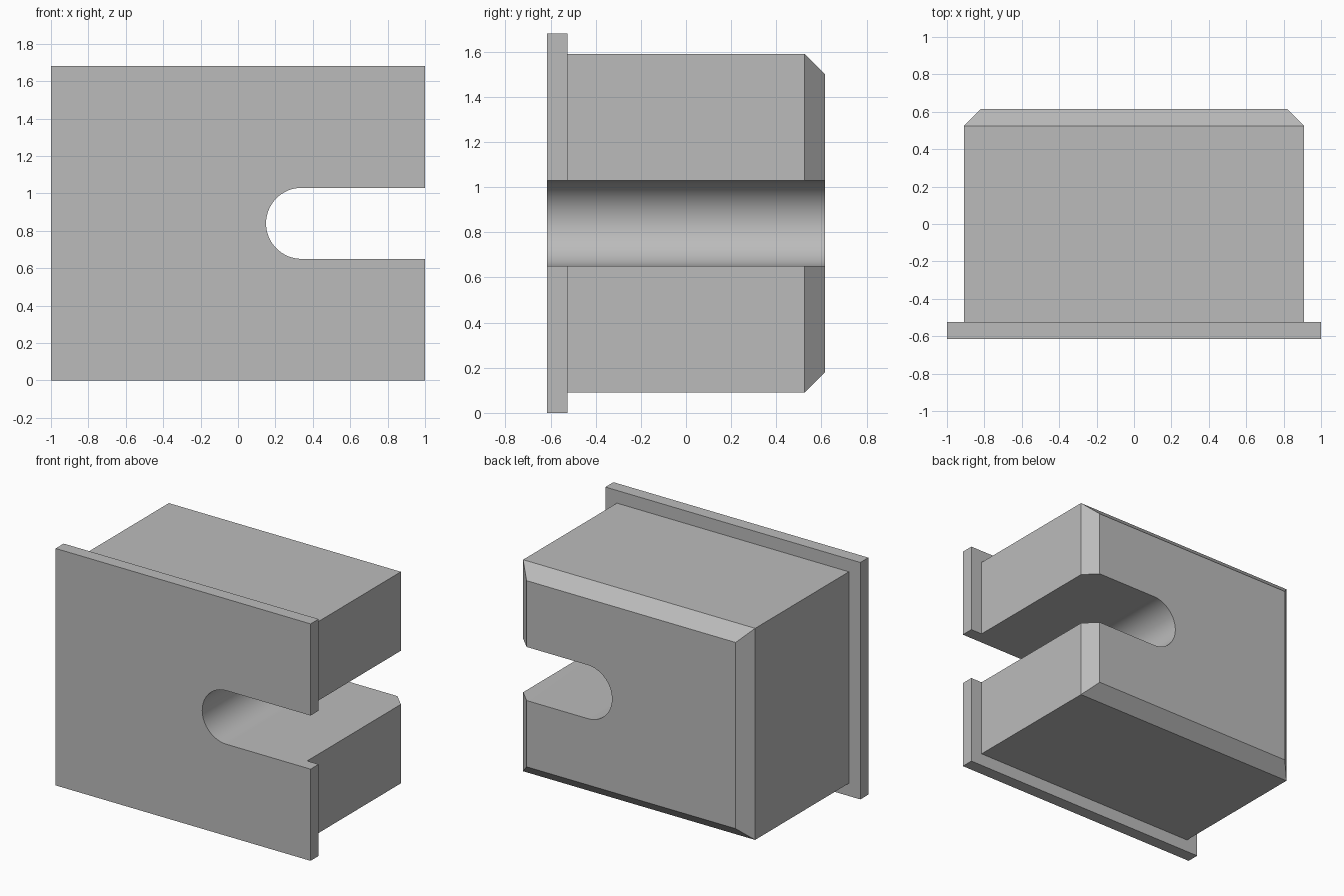
import bpy
import bmesh
from math import cos, sin, pi, radians

cube = bpy.data.objects.get("Cube")
if cube:
    bpy.data.objects.remove(cube, do_unlink=True)

MID_Z = 0.84

grey = bpy.data.materials.new("plain_grey")
grey.use_nodes = True
COLOUR = (0.5, 0.5, 0.5, 1)
grey.diffuse_color = COLOUR
grey.node_tree.nodes["Principled BSDF"].inputs["Base Color"].default_value = COLOUR


def loft(name, sections):
    """Solid through matching (x, z) outlines, each placed at its own y."""
    bm = bmesh.new()
    rings = [[bm.verts.new((x, y, z)) for x, z in pts] for y, pts in sections]
    for a, b in zip(rings, rings[1:]):
        for i in range(len(a)):
            j = (i + 1) % len(a)
            bm.faces.new((a[i], a[j], b[j], b[i]))
    bm.faces.new(rings[0])
    bm.faces.new(rings[-1])
    bmesh.ops.recalc_face_normals(bm, faces=bm.faces)
    mesh = bpy.data.meshes.new(name)
    bm.to_mesh(mesh)
    bm.free()
    mesh.materials.append(grey)
    obj = bpy.data.objects.new(name, mesh)
    bpy.context.collection.objects.link(obj)
    return obj


def rectangle(w, h):
    return [(-w, MID_Z - h), (w, MID_Z - h), (w, MID_Z + h), (-w, MID_Z + h)]


# Flanged block: front plate, step in to the body, chamfered back edges
block = loft("flanged_block", [
    (-0.615, rectangle(1.0, 0.84)),
    (-0.525, rectangle(1.0, 0.84)),
    (-0.525, rectangle(0.91, 0.75)),
    (0.525, rectangle(0.91, 0.75)),
    (0.615, rectangle(0.82, 0.66)),
])

# Round-ended slot open on the left side
RADIUS, CENTRE_X, STEPS = 0.19, 0.34, 32
outline = [(CENTRE_X + RADIUS * cos(a), MID_Z + RADIUS * sin(a))
           for a in (pi / 2 + pi * i / STEPS for i in range(STEPS + 1))]
outline += [(1.2, MID_Z - RADIUS), (1.2, MID_Z + RADIUS)]
cutter = loft("slot_cutter", [(-1, outline), (1, outline)])
cutter.hide_render = True

cut = block.modifiers.new("slot", 'BOOLEAN')
cut.operation = 'DIFFERENCE'
cut.solver = 'EXACT'
cut.object = cutter

# Apply the cut, then smooth the rounded slot end
bpy.ops.object.select_all(action='DESELECT')
bpy.context.view_layer.objects.active = block
block.select_set(True)
bpy.ops.object.modifier_apply(modifier=cut.name)
bpy.data.objects.remove(cutter, do_unlink=True)
bpy.ops.object.shade_smooth_by_angle(angle=radians(30))
